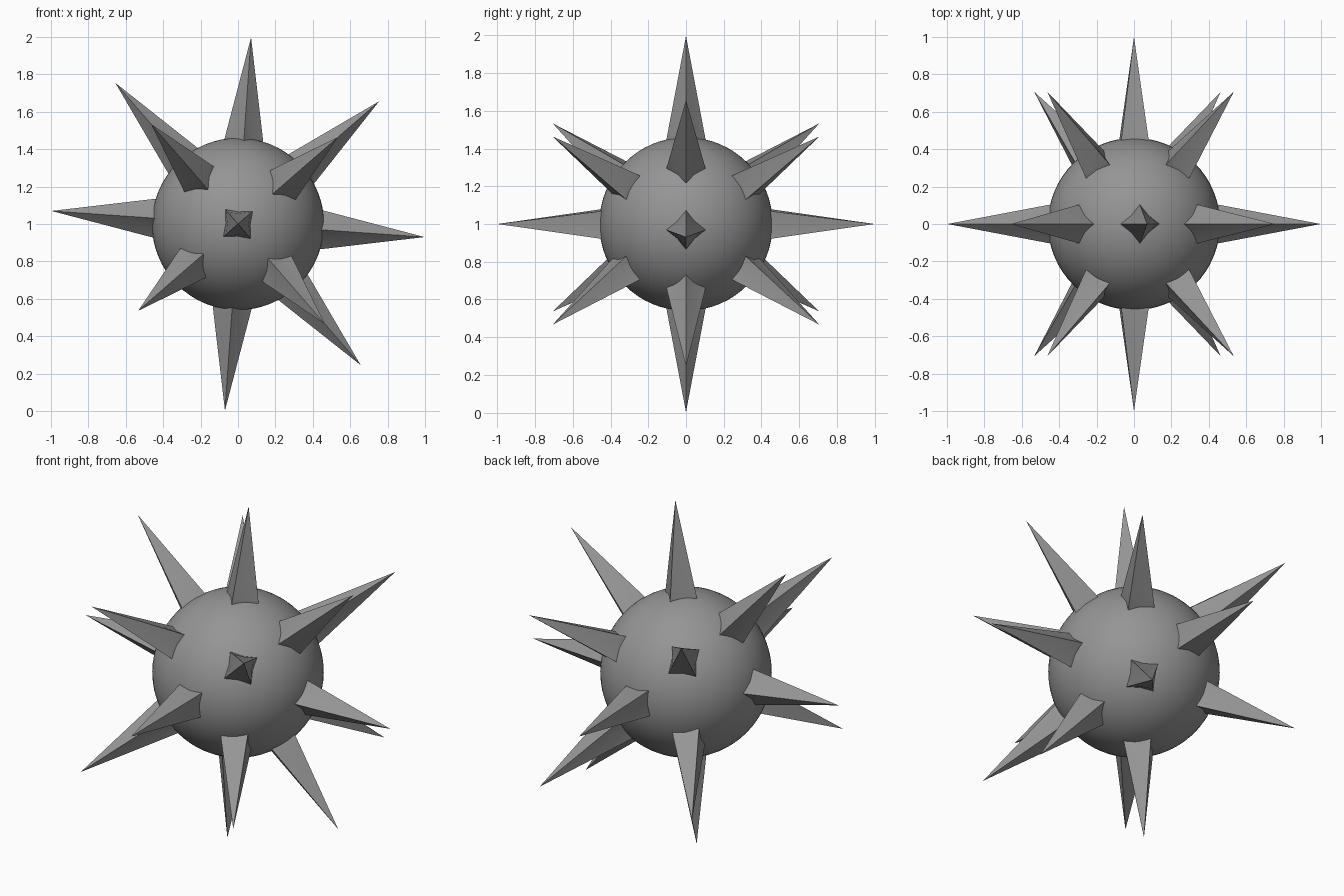
import bpy, bmesh
from math import radians, sin, cos
from mathutils import Vector, Matrix

if "Cube" in bpy.data.objects:
    bpy.data.objects.remove(bpy.data.objects["Cube"])

CENTRE = Vector((0, 0, 1))
TILT = Matrix.Rotation(radians(4), 3, 'Y')
# spike profile: distance from ball centre, corner radius, mid-side radius
PROFILE = [(0.36, 0.096, 0.064), (0.447, 0.104, 0.066), (0.47, 0.100, 0.064), (0.56, 0.083, 0.057)]
TIP = 1.0

grey = bpy.data.materials.new("dark_grey")
grey.diffuse_color = (0.3, 0.3, 0.3, 1)
grey.use_nodes = True
grey.node_tree.nodes["Principled BSDF"].inputs["Base Color"].default_value = grey.diffuse_color


def spike(name, lat, ang):
    """Four-sided spike; lat is measured towards +y, ang around the y axis."""
    lat, ang = radians(lat), radians(ang)
    d = Vector((cos(lat) * cos(ang), sin(lat), cos(lat) * sin(ang)))
    t = Vector((-sin(ang), 0, cos(ang)))
    m = d.cross(t)
    place = lambda v: CENTRE + TILT @ v
    bm = bmesh.new()
    rings = []
    for r, corner, mid in PROFILE:
        ring = []
        for k in range(8):
            a = radians(45 * k)
            w = mid if k % 2 else corner
            ring.append(bm.verts.new(place(d * r + (t * cos(a) + m * sin(a)) * w)))
        rings.append(ring)
    tip = bm.verts.new(place(d * TIP))
    bm.faces.new(rings[0])
    for i in range(8):
        j = (i + 1) % 8
        for a, b in zip(rings, rings[1:]):
            bm.faces.new((a[i], a[j], b[j], b[i]))
        bm.faces.new((rings[-1][i], rings[-1][j], tip))
    bmesh.ops.recalc_face_normals(bm, faces=bm.faces)
    mesh = bpy.data.meshes.new(name)
    bm.to_mesh(mesh)
    bm.free()
    mesh.materials.append(grey)
    obj = bpy.data.objects.new(name, mesh)
    bpy.context.collection.objects.link(obj)
    bpy.ops.object.select_all(action='DESELECT')
    obj.select_set(True)
    bpy.context.view_layer.objects.active = obj
    bpy.ops.object.shade_smooth_by_angle(angle=radians(40))


# Ball
bpy.ops.mesh.primitive_uv_sphere_add(segments=64, ring_count=32, radius=0.46, location=CENTRE)
ball = bpy.context.object
ball.name = "ball"
ball.data.materials.append(grey)
bpy.ops.object.shade_smooth()

# Ring of spikes around the middle, with one gap at the lower left
for k in range(8):
    if k != 5:
        spike(f"middle_spike_{k}", 0, 45 * k)

# Slanted and pole spikes, front and back
for side, sign in (("front", -1), ("back", 1)):
    for k in range(4):
        spike(f"{side}_slanted_spike_{k}", 45 * sign, 45 + 90 * k)
    spike(f"{side}_spike", 90 * sign, 45)
